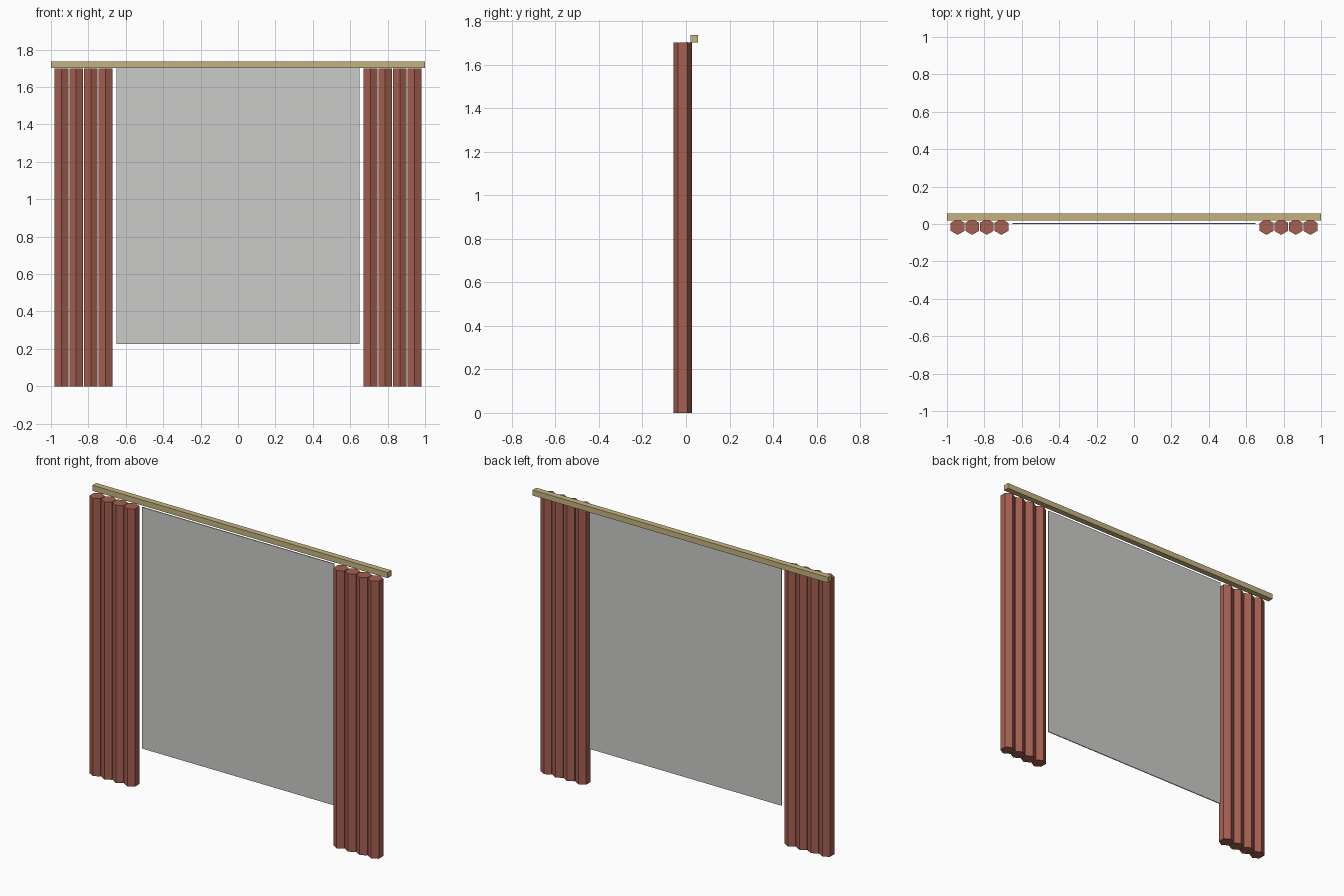
import bpy, math

if "Cube" in bpy.data.objects:
    bpy.data.objects.remove(bpy.data.objects["Cube"])


def material(name, rgb):
    m = bpy.data.materials.new(name)
    m.diffuse_color = (*rgb, 1.0)
    m.use_nodes = True
    m.node_tree.nodes["Principled BSDF"].inputs["Base Color"].default_value = m.diffuse_color
    return m


RUST = material("rust_red_fabric", (0.38, 0.115, 0.082))
GREY = material("pale_grey_panel", (0.60, 0.60, 0.58))
WOOD = material("tan_wood", (0.56, 0.45, 0.22))


def finish(name, mat):
    ob = bpy.context.object
    ob.name = name
    ob.data.materials.append(mat)
    bpy.ops.object.transform_apply(location=False, rotation=True, scale=True)
    return ob


def box(name, lo, hi, mat):
    centre = [(a + b) / 2 for a, b in zip(lo, hi)]
    bpy.ops.mesh.primitive_cube_add(size=1, location=centre)
    bpy.context.object.scale = [b - a for a, b in zip(lo, hi)]
    return finish(name, mat)


# Rail across the top
box("curtain_rail", (-1, 0.02, 1.702), (1, 0.056, 1.736), WOOD)

# Thin pane between the curtains
box("window_pane", (-0.65, 0.0, 0.225), (0.65, 0.006, 1.703), GREY)

# Hexagonal curtain folds, four on each side, with an edge facing the front
for side, label in ((-1, "left"), (1, "right")):
    for i in range(4):
        bpy.ops.mesh.primitive_cylinder_add(
            vertices=6, radius=0.0427, depth=1.7,
            location=(side * (0.709 + 0.078 * i), -0.0153, 0.85))
        fold = bpy.context.object
        # Keep a hexagon corner pointing along y
        v = fold.data.vertices[0].co
        fold.rotation_euler.z = math.pi / 2 - math.atan2(v.y, v.x)
        finish(f"{label}_curtain_fold_{i + 1}", RUST)
